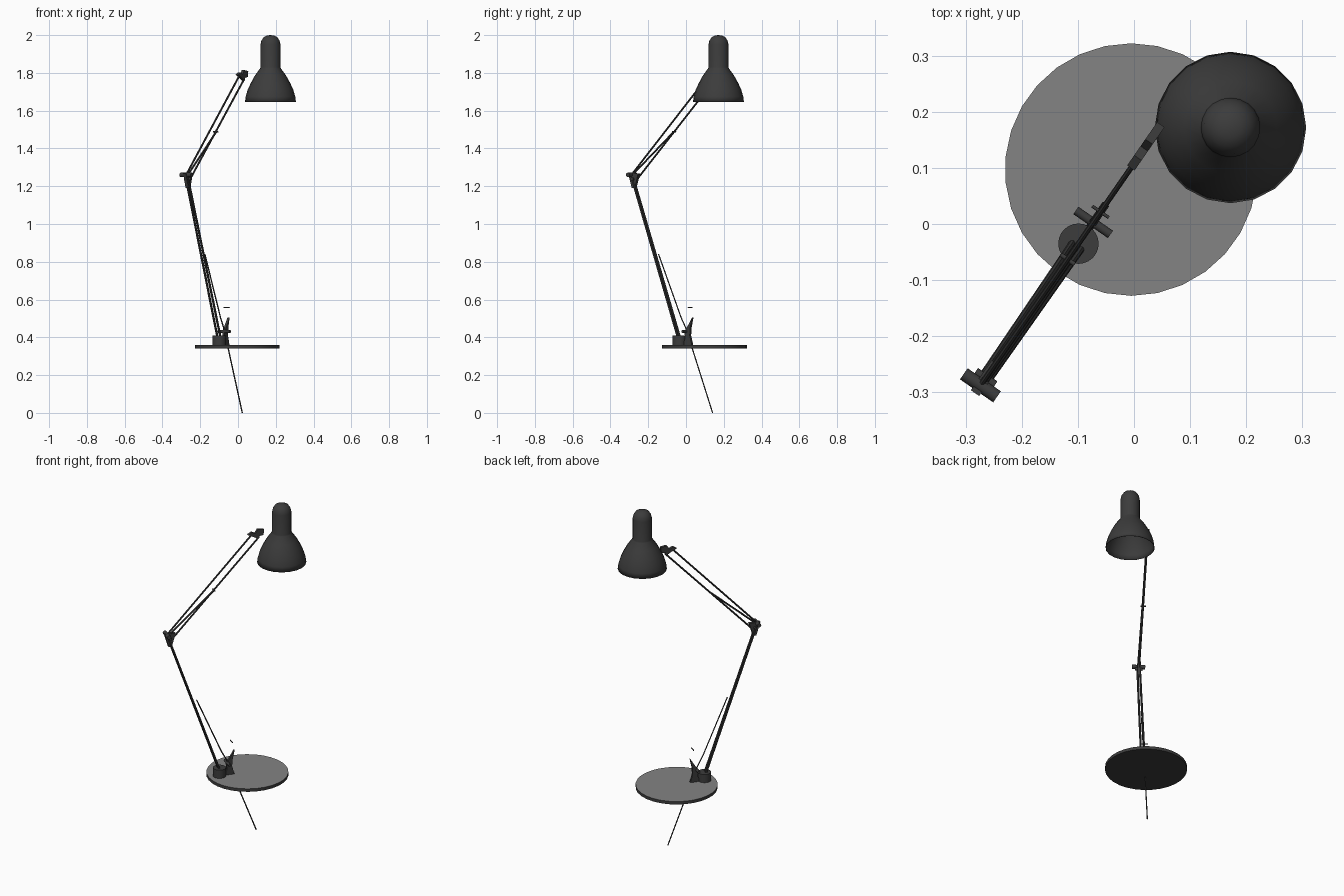
import bpy
import bmesh
import math
from mathutils import Vector

cube = bpy.data.objects.get("Cube")
if cube:
    bpy.data.objects.remove(cube, do_unlink=True)


def material(name, rgb):
    m = bpy.data.materials.new(name)
    m.use_nodes = True
    m.diffuse_color = (*rgb, 1)
    m.node_tree.nodes["Principled BSDF"].inputs["Base Color"].default_value = (*rgb, 1)
    return m


DARK = material("dark grey metal", (0.045, 0.045, 0.045))
GREY = material("mid grey top", (0.23, 0.23, 0.23))

# The arm lies in one upright plane through the elbow
ELBOW = Vector((-0.272, -0.285, 0))
ALONG = Vector((0.569, 0.822, 0)).normalized()
ACROSS = Vector((ALONG.y, -ALONG.x, 0))


def at(s, z, n=0.0):
    """Point in the arm plane: s along it, z up, n sideways."""
    return ELBOW + ALONG * s + ACROSS * n + Vector((0, 0, z))


def finish(name, bm, smooth=True):
    bmesh.ops.recalc_face_normals(bm, faces=bm.faces)
    mesh = bpy.data.meshes.new(name)
    bm.to_mesh(mesh)
    bm.free()
    obj = bpy.data.objects.new(name, mesh)
    bpy.context.collection.objects.link(obj)
    mesh.materials.append(DARK)
    if smooth:
        bpy.ops.object.select_all(action='DESELECT')
        obj.select_set(True)
        bpy.context.view_layer.objects.active = obj
        bpy.ops.object.shade_smooth_by_angle(angle=math.radians(40))
    return obj


def rod(name, a, b, radius, sides=8):
    bm = bmesh.new()
    bmesh.ops.create_cone(bm, cap_ends=True, segments=sides, radius1=radius,
                          radius2=radius, depth=(b - a).length)
    turn = (b - a).to_track_quat('Z', 'Y').to_matrix().to_4x4()
    turn.translation = (a + b) / 2
    bm.transform(turn)
    return finish(name, bm, sides > 6)


def pin(name, s, z, length, radius):
    """Bar lying across the arm plane."""
    return rod(name, at(s, z, -length / 2), at(s, z, length / 2), radius, 12)


def plate(name, outline, thickness):
    """Outline in the arm plane, given thickness sideways."""
    bm = bmesh.new()
    face = bm.faces.new([bm.verts.new(at(s, z, -thickness / 2)) for s, z in outline])
    new = bmesh.ops.extrude_face_region(bm, geom=[face])["geom"]
    bmesh.ops.translate(bm, vec=ACROSS * thickness,
                        verts=[v for v in new if isinstance(v, bmesh.types.BMVert)])
    return finish(name, bm, False)


# Base disc with a lighter top
base = rod("base_disc", Vector((-0.005, 0.097, 0.342)),
           Vector((-0.005, 0.097, 0.36)), 0.225, 30)
base.data.materials.append(GREY)
for p in base.data.polygons:
    if p.normal.z > 0.9:
        p.material_index = 1

# Arm socket, bracket and pins on the base
rod("arm_socket", at(0.304, 0.355), at(0.304, 0.41), 0.036, 24)
plate("base_bracket", [(0.39, 0.505), (0.378, 0.45), (0.375, 0.41), (0.39, 0.355),
                       (0.325, 0.355), (0.345, 0.39), (0.342, 0.43), (0.365, 0.465)], 0.014)
pin("base_pin", 0.35, 0.431, 0.075, 0.008)
pin("upper_base_pin", 0.373, 0.557, 0.036, 0.003)

# Lower arm: a pair of rods
for side, n in (("left", 0.007), ("right", -0.007)):
    rod("lower_arm_" + side, at(0.004, 1.24, n), at(0.306, 0.385, n * 1.4), 0.006)

# Thin tension wire beside the lower arm, passing through the base
wire = [(0.17, 0.84), (0.315, 0.505), (0.345, 0.45), (0.518, 0)]
for i, (a, b) in enumerate(zip(wire, wire[1:])):
    rod("tension_wire_%d" % i, at(*a), at(*b), 0.0035, 6)

# Elbow joint
plate("elbow_plate", [(-0.02, 1.268), (0.045, 1.268), (0.022, 1.19), (0.004, 1.19)], 0.018)
pin("elbow_knob", -0.003, 1.26, 0.072, 0.012)
pin("elbow_pin", 0.012, 1.238, 0.042, 0.008)

# Upper arm: parallel rods and a short spring rod
rod("upper_arm_top", at(0.0, 1.265), at(0.495, 1.79), 0.005)
rod("upper_arm_bottom", at(0.03, 1.235), at(0.535, 1.767), 0.005)
rod("spring_rod", at(0.005, 1.26, 0.004), at(0.27, 1.488, 0.004), 0.005)
pin("spring_pin", 0.27, 1.488, 0.03, 0.004)

# Head joint
plate("head_joint", [(0.468, 1.79), (0.49, 1.803), (0.51, 1.793), (0.525, 1.815),
                     (0.562, 1.81), (0.558, 1.778), (0.535, 1.775), (0.528, 1.758),
                     (0.505, 1.772)], 0.016)

# Lamp shade: a lathed bell with a domed neck, open below
profile = [(0.135, 1.645), (0.131, 1.675), (0.121, 1.71), (0.105, 1.745), (0.083, 1.785),
           (0.055, 1.824), (0.053, 1.83), (0.053, 1.95), (0.048, 1.972), (0.035, 1.99),
           (0.018, 1.998), (0, 2.0)]
bm = bmesh.new()
verts = [bm.verts.new((r, 0, z)) for r, z in profile]
edges = [bm.edges.new(pair) for pair in zip(verts, verts[1:])]
bmesh.ops.spin(bm, geom=verts + edges, cent=(0, 0, 0), axis=(0, 0, 1),
               angle=math.tau, steps=20, use_duplicate=False)
bmesh.ops.remove_doubles(bm, verts=bm.verts, dist=0.0005)
bmesh.ops.translate(bm, verts=bm.verts, vec=(0.172, 0.172, 0))
shade = finish("lamp_shade", bm)
shell = shade.modifiers.new("shell", 'SOLIDIFY')
shell.thickness = 0.003
shell.offset = -1
